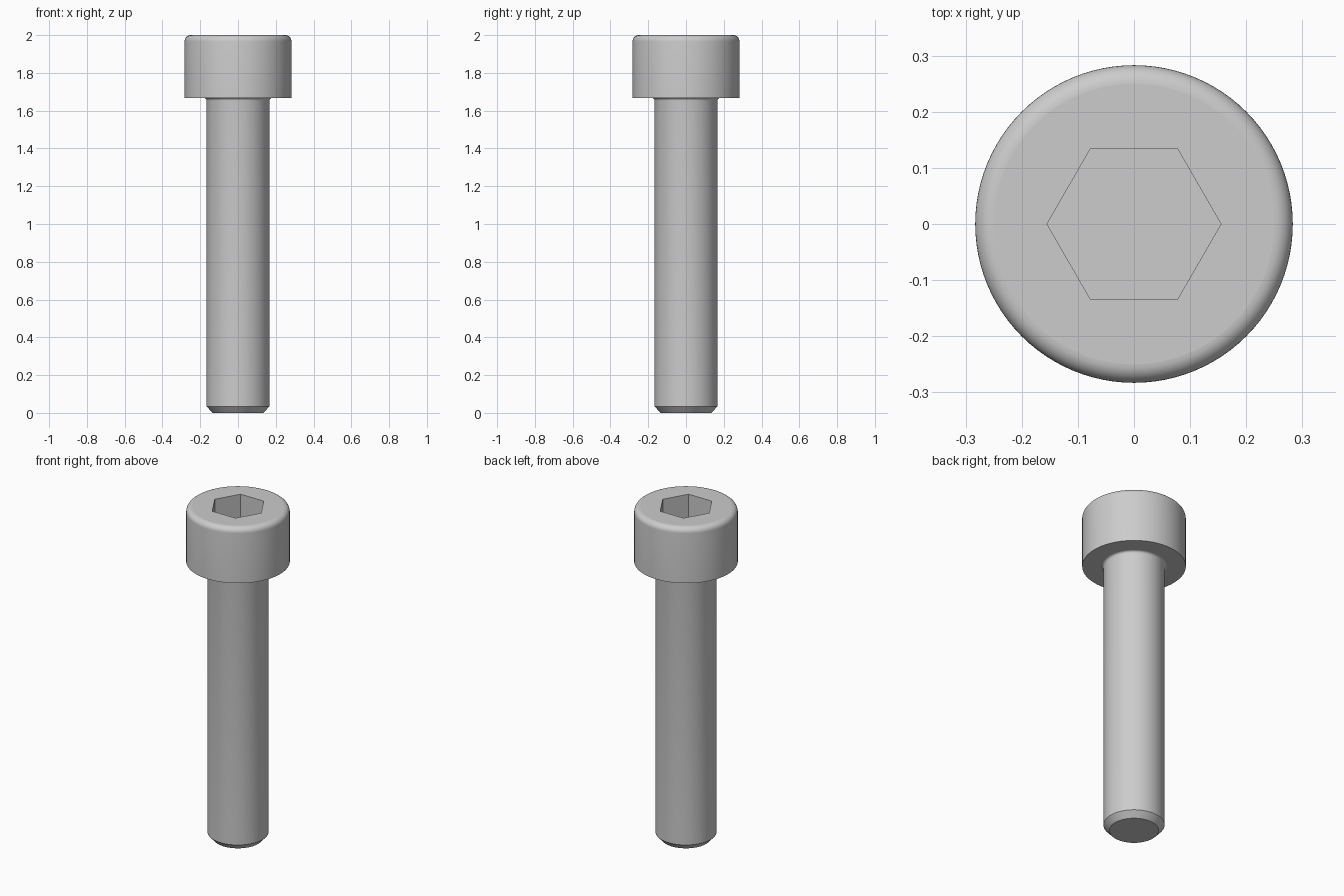
import bpy, bmesh, math

if "Cube" in bpy.data.objects:
    bpy.data.objects.remove(bpy.data.objects["Cube"])

SEG = 96
steel = bpy.data.materials.new("steel_grey")
steel.diffuse_color = (0.604, 0.604, 0.604, 1)
steel.use_nodes = True
steel.node_tree.nodes["Principled BSDF"].inputs["Base Color"].default_value = steel.diffuse_color


def ring(bm, r, z, n=SEG):
    return [bm.verts.new((r * math.cos(2 * math.pi * i / n),
                          r * math.sin(2 * math.pi * i / n), z)) for i in range(n)]


def skin(bm, low, high):
    n = len(low)
    for i in range(n):
        j = (i + 1) % n
        bm.faces.new((low[i], low[j], high[j], high[i]))


def lathe(bm, profile):
    rings = [ring(bm, r, z) for r, z in profile]
    for a, b in zip(rings, rings[1:]):
        skin(bm, a, b)
    return rings


def arc(cx, cz, r, start, end, steps):
    pts = []
    for i in range(steps + 1):
        a = math.radians(start + (end - start) * i / steps)
        pts.append((cx + r * math.cos(a), cz + r * math.sin(a)))
    return pts


def finish(bm, name):
    mesh = bpy.data.meshes.new(name)
    bm.to_mesh(mesh)
    bm.free()
    mesh.materials.append(steel)
    ob = bpy.data.objects.new(name, mesh)
    bpy.context.collection.objects.link(ob)
    bpy.ops.object.select_all(action='DESELECT')
    ob.select_set(True)
    bpy.context.view_layer.objects.active = ob
    bpy.ops.object.shade_smooth_by_angle(angle=math.radians(30))
    # level faces stay truly flat
    for p in mesh.polygons:
        if abs(p.normal.z) > 0.999:
            p.use_smooth = False


HEAD_R, SHANK_R, HEAD_Z = 0.283, 0.1667, 1.667
ROUND, NECK = 0.033, 0.014

# Shank: chamfered tip, straight body, small neck fillet under the head
bm = bmesh.new()
neck = arc(SHANK_R + NECK, HEAD_Z - NECK, NECK, 180, 90, 5)
rings = lathe(bm, [(0.135, 0), (SHANK_R, 0.035)] + neck)
bm.faces.new(rings[0][::-1])
finish(bm, "shank")

# Head: flat underside, straight wall, rounded top rim
bm = bmesh.new()
rim = arc(HEAD_R - ROUND, 2 - ROUND, ROUND, 0, 90, 8)
rings = lathe(bm, [(SHANK_R + NECK, HEAD_Z), (HEAD_R, HEAD_Z)] + rim)

# Hexagonal socket cut into the top face
top = rings[-1]
mouth = ring(bm, 0.155, 2, 6)
floor = ring(bm, 0.155, 2 - 0.167, 6)
step = SEG // 6
for k in range(6):
    outer = [top[(k * step + i) % SEG] for i in range(step + 1)]
    bm.faces.new([mouth[k]] + outer + [mouth[(k + 1) % 6]])
skin(bm, mouth, floor)
bm.faces.new(floor)
finish(bm, "socket_head")
